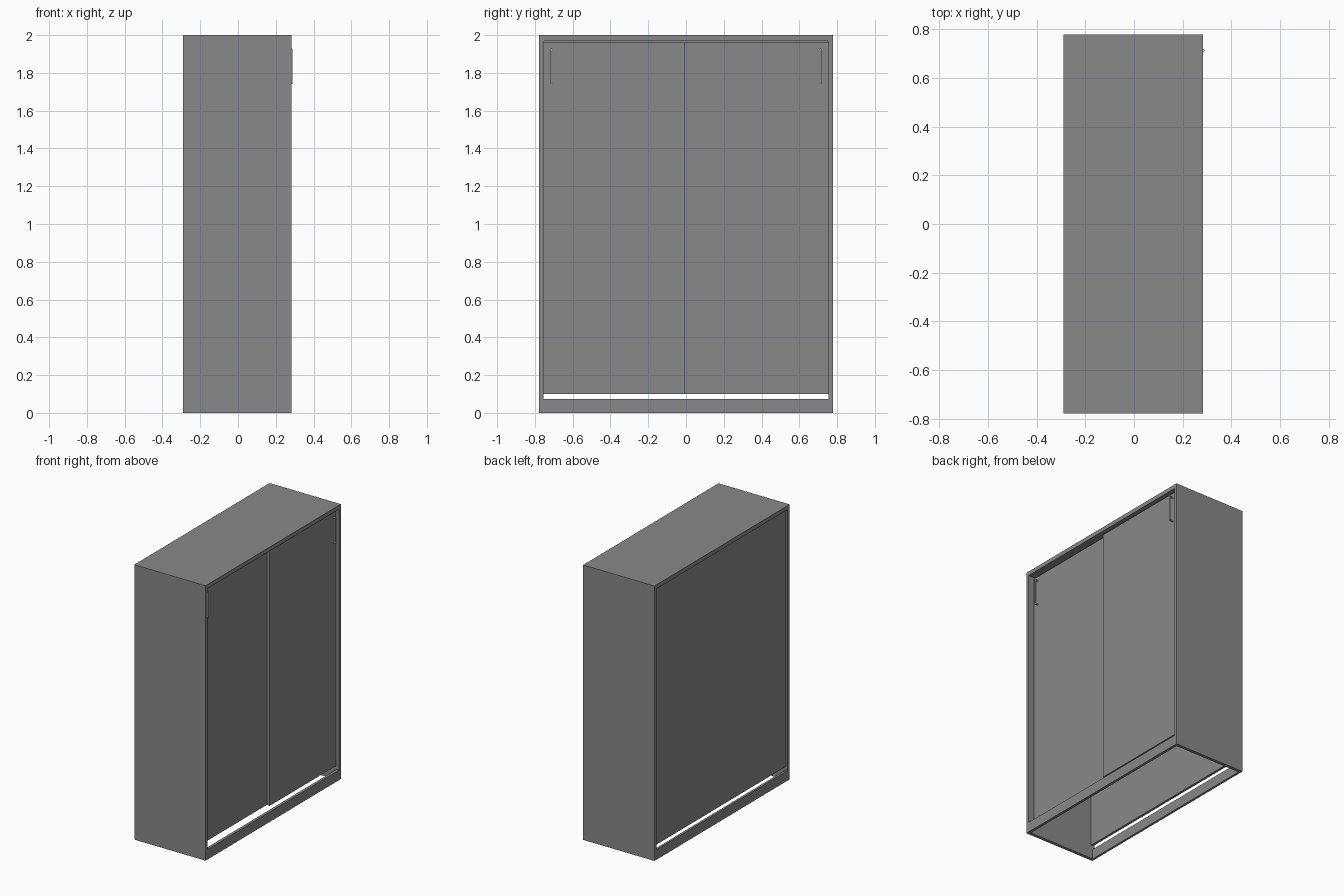
import bpy
from mathutils import Vector

if "Cube" in bpy.data.objects:
    bpy.data.objects.remove(bpy.data.objects["Cube"])

W, XB, XF, H, T = 0.777, -0.29, 0.283, 2.0, 0.023   # half width, back, front, height, board


def material(name, v):
    m = bpy.data.materials.new(name)
    m.diffuse_color = (v, v, v, 1)
    m.use_nodes = True
    m.node_tree.nodes["Principled BSDF"].inputs["Base Color"].default_value = m.diffuse_color
    return m


DARK = material("dark_grey", 0.25)
METAL = material("metal", 0.75)


def box(name, lo, hi, mat=DARK):
    lo, hi = Vector(lo), Vector(hi)
    bpy.ops.mesh.primitive_cube_add(size=1, location=(lo + hi) / 2)
    ob = bpy.context.object
    ob.name = name
    ob.scale = hi - lo
    bpy.ops.object.transform_apply(location=False, rotation=False, scale=True)
    ob.data.materials.append(mat)
    return ob


def rod(name, a, b, r, mat=METAL):
    a, b = Vector(a), Vector(b)
    bpy.ops.mesh.primitive_cylinder_add(vertices=16, radius=r, depth=(b - a).length,
                                        location=(a + b) / 2)
    ob = bpy.context.object
    ob.name = name
    ob.rotation_euler = (b - a).to_track_quat('Z', 'Y').to_euler()
    ob.data.materials.append(mat)
    bpy.ops.object.shade_smooth_by_angle()
    return ob


# carcass: two sides, top and open-bottomed plinth
IN = W - T
box("side_panel_left", (XB, -W, 0), (XF, -IN, H))
box("side_panel_right", (XB, IN, 0), (XF, W, H))
box("top_panel", (XB, -IN, 1.97), (XF, IN, H))
box("plinth_front", (XF - 0.02, -IN, 0), (XF, IN, 0.073))
box("plinth_back", (XB, -IN, 0), (XB + 0.016, IN, 0.073))

# back panel, slightly recessed
box("back_panel", (XB + 0.012, -IN, 0.10), (XB + 0.03, IN, 1.97))

# sliding doors on two tracks, each with a bar handle near its outer edge
for name, front, y0, y1, hy in (("left", 0.237, -IN, 0.01, -0.713),
                                ("right", 0.262, -0.01, IN, 0.713)):
    box(f"sliding_door_{name}", (front - 0.02, y0, 0.10), (front, y1, 1.96))
    bar = front + 0.024
    box(f"handle_bar_{name}", (bar - 0.003, hy - 0.004, 1.74),
        (bar + 0.003, hy + 0.004, 1.93), METAL)
    for i, z in enumerate((1.745, 1.925)):
        rod(f"handle_foot_{name}_{i}", (front - 0.002, hy, z), (bar, hy, z), 0.005)
